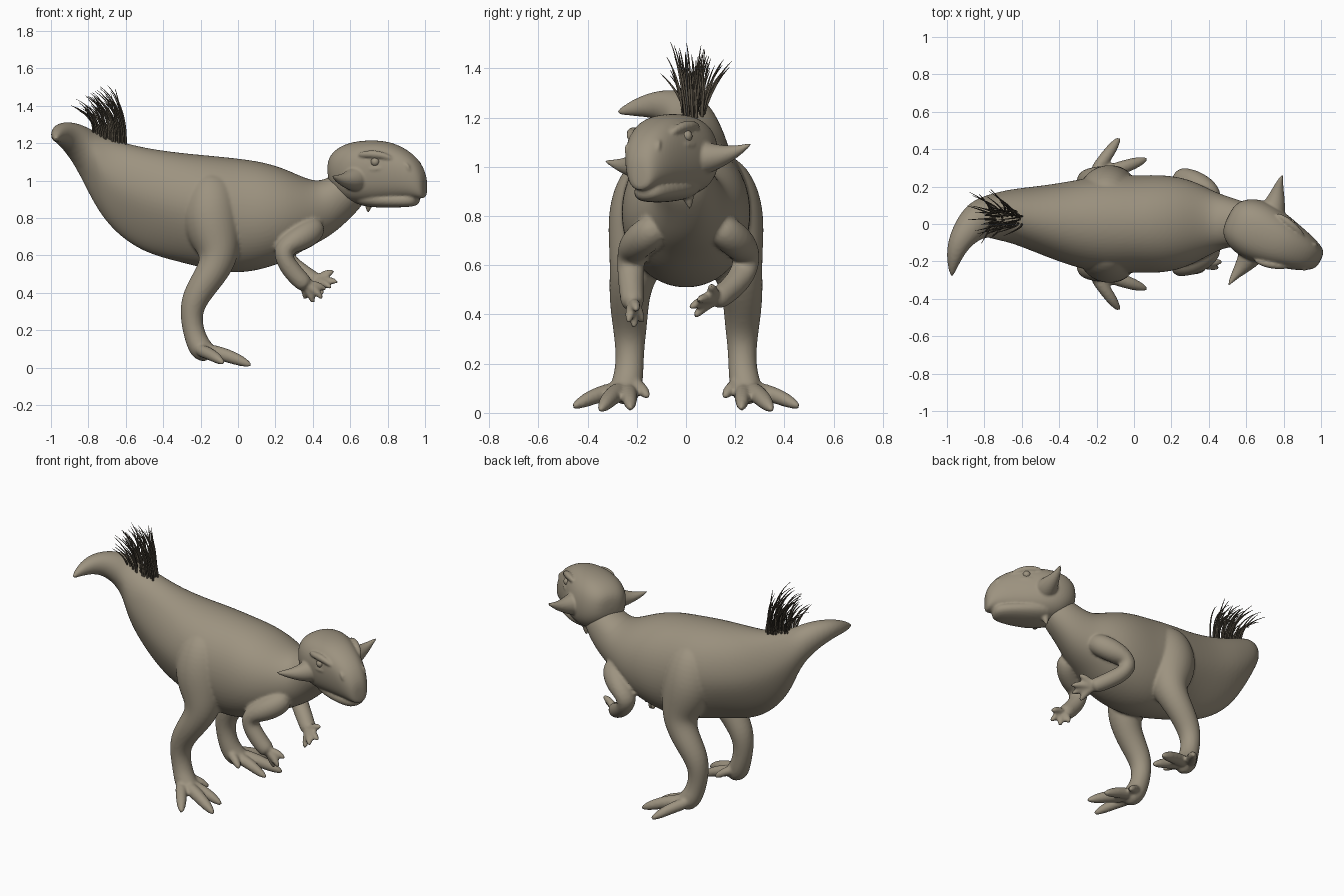
import bpy, bmesh, math, random
from mathutils import Vector, Matrix

random.seed(4)


def material(name, rgb):
    m = bpy.data.materials.new(name)
    m.diffuse_color = (*rgb, 1)
    return m


HIDE = material("hide", (0.335, 0.29, 0.215))
DARK = material("dark_quill", (0.085, 0.07, 0.05))


def loft(bm, rings, segs=16, power=1.0):
    """Skin (centre, side vector, up vector[, keel]) rings; keel narrows the underside."""
    loops = []
    for c, a, b, *keel in rings:
        loop = []
        for i in range(segs):
            t = 2 * math.pi * i / segs
            x, y = math.cos(t), math.sin(t)
            x = math.copysign(abs(x) ** power, x)
            y = math.copysign(abs(y) ** power, y)
            if keel and y < 0:
                x *= 1 + keel[0] * y
            loop.append(bm.verts.new(c + a * x + b * y))
        loops.append(loop)
    for p, q in zip(loops, loops[1:]):
        for i in range(segs):
            j = (i + 1) % segs
            bm.faces.new((p[i], p[j], q[j], q[i]))
    bm.faces.new(loops[0])
    bm.faces.new(loops[-1])


def slices(bm, rows, power=1.0):
    """Upright cross-sections: x, y, half width, top, bottom, heading in degrees[, keel]."""
    rings = []
    for x, y, w, top, bot, yaw, *keel in rows:
        r = math.radians(yaw)
        rings.append((Vector((x, y, (top + bot) / 2)),
                      Vector((-math.sin(r), math.cos(r), 0)) * w,
                      Vector((0, 0, (top - bot) / 2)), *keel))
    loft(bm, rings, power=power)


def tube(bm, pts, segs=10):
    """Round limb through (x, y, z, radius) points."""
    ps = [Vector(p[:3]) for p in pts]
    d = ps[-1] - ps[0]
    k = min(range(3), key=lambda i: abs(d[i]))
    ref = Vector([float(i == k) for i in range(3)])
    rings = []
    for i, p in enumerate(ps):
        t = (ps[min(i + 1, len(ps) - 1)] - ps[max(i - 1, 0)]).normalized()
        a = t.cross(ref).normalized()
        rings.append((p, a * pts[i][3], t.cross(a) * pts[i][3]))
    loft(bm, rings, segs)


def digit(bm, a, b, r):
    """Toe or finger from a to b with a knuckle and a claw tip."""
    a, b = Vector(a), Vector(b)
    m = a.lerp(b, 0.5) + Vector((0, 0, 0.012))
    n = a.lerp(b, 0.78) + Vector((0, 0, 0.006))
    tube(bm, [(*a, r * 1.15), (*m, r), (*n, r * 0.85), (*b, r * 0.3)], 8)


def finish(bm, name, voxel, smooth=3, matrix=None):
    bmesh.ops.recalc_face_normals(bm, faces=bm.faces)
    me = bpy.data.meshes.new(name)
    bm.to_mesh(me)
    bm.free()
    me.materials.append(HIDE)
    ob = bpy.data.objects.new(name, me)
    bpy.context.collection.objects.link(ob)
    if matrix:
        ob.matrix_world = matrix
    s = ob.modifiers.new("round", 'SUBSURF')
    s.levels = s.render_levels = 2
    r = ob.modifiers.new("fuse", 'REMESH')
    r.mode = 'VOXEL'
    r.voxel_size = voxel
    r.use_smooth_shade = True
    f = ob.modifiers.new("soften", 'SMOOTH')
    f.factor, f.iterations = 0.5, smooth
    return ob


# Torso, tail and neck
bm = bmesh.new()
slices(bm, [
    (-0.975, -0.285, 0.008, 1.23, 1.21, 85), (-0.968, -0.19, 0.04, 1.29, 1.205, 75),
    (-0.93, -0.08, 0.068, 1.32, 1.19, 65), (-0.845, 0.02, 0.105, 1.305, 1.08, 35),
    (-0.775, 0.035, 0.125, 1.27, 0.87, 12, 0.25), (-0.66, 0.045, 0.148, 1.22, 0.715, 0, 0.4),
    (-0.5, 0.02, 0.19, 1.18, 0.605, 0, 0.4), (-0.32, 0, 0.24, 1.155, 0.56, 0, 0.3),
    (-0.15, 0, 0.275, 1.14, 0.515, 0, 0.15), (0.0, 0, 0.265, 1.125, 0.495, 0),
    (0.14, 0, 0.27, 1.105, 0.52, 0), (0.26, 0.005, 0.25, 1.065, 0.565, 0),
    (0.36, 0.01, 0.205, 1.015, 0.63, 0), (0.44, 0.01, 0.16, 0.995, 0.67, 0),
    (0.52, 0.005, 0.135, 1.04, 0.72, -10), (0.60, -0.01, 0.12, 1.08, 0.80, -20),
    (0.68, -0.04, 0.08, 1.05, 0.89, -26)], power=0.95)

# Hind legs and feet
for s in (1, -1):
    leg = [(-0.15, 0.09, 1.03, 0.10), (-0.145, 0.13, 0.93, 0.155), (-0.145, 0.155, 0.80, 0.172),
           (-0.115, 0.185, 0.67, 0.14), (-0.10, 0.215, 0.57, 0.1), (-0.165, 0.232, 0.47, 0.085),
           (-0.24, 0.228, 0.36, 0.074), (-0.252, 0.228, 0.26, 0.06), (-0.23, 0.23, 0.165, 0.06),
           (-0.20, 0.245, 0.095, 0.07), (-0.14, 0.255, 0.06, 0.05)]
    tube(bm, [(x, s * y, z, r) for x, y, z, r in leg], 12)
    for a, b, r in [((-0.22, 0.26, 0.10), (-0.075, 0.465, 0.022), 0.036),
                    ((-0.2, 0.255, 0.10), (0.075, 0.35, 0.01), 0.04),
                    ((-0.2, 0.235, 0.10), (0.045, 0.225, 0.014), 0.036),
                    ((-0.21, 0.215, 0.12), (-0.095, 0.152, 0.06), 0.028)]:
        digit(bm, (a[0], s * a[1], a[2]), (b[0], s * b[1], b[2]), r)

# Arms and hands: right one hangs down, left one turns inwards
tube(bm, [(0.43, -0.1, 0.77, 0.06), (0.385, -0.165, 0.72, 0.078), (0.3, -0.215, 0.675, 0.07),
          (0.23, -0.225, 0.625, 0.06), (0.265, -0.225, 0.545, 0.056), (0.325, -0.22, 0.475, 0.052),
          (0.375, -0.215, 0.43, 0.05)])
for tip in [(0.36, -0.175, 0.36), (0.405, -0.21, 0.34), (0.455, -0.235, 0.365), (0.475, -0.2, 0.415)]:
    digit(bm, (0.36, -0.215, 0.445), tip, 0.024)
tube(bm, [(0.43, 0.11, 0.77, 0.06), (0.385, 0.18, 0.72, 0.078), (0.3, 0.235, 0.67, 0.07),
          (0.235, 0.25, 0.615, 0.06), (0.29, 0.22, 0.54, 0.056), (0.38, 0.155, 0.48, 0.05),
          (0.43, 0.11, 0.455, 0.048)])
for tip in [(0.45, 0.03, 0.385), (0.5, 0.01, 0.425), (0.535, 0.045, 0.455), (0.515, 0.1, 0.515)]:
    digit(bm, (0.415, 0.12, 0.46), tip, 0.024)
finish(bm, "body_with_limbs", 0.0095)

# Head, turned to its right and tilted
head_pose = (Matrix.Translation((0.65, -0.03, 1.035)) @ Matrix.Rotation(math.radians(-26), 4, 'Z')
             @ Matrix.Rotation(math.radians(6), 4, 'X'))
bm = bmesh.new()
slices(bm, [(-0.165, 0, 0.06, 0.08, -0.03, 0), (-0.135, 0, 0.115, 0.13, -0.09, 0),
            (-0.07, 0, 0.155, 0.168, -0.15, 0), (0.02, 0, 0.168, 0.183, -0.165, 0),
            (0.12, 0, 0.15, 0.183, -0.155, 0), (0.2, 0, 0.128, 0.168, -0.145, 0),
            (0.28, 0, 0.105, 0.13, -0.135, 0), (0.34, 0, 0.08, 0.08, -0.13, 0),
            (0.375, 0, 0.055, 0.02, -0.135, 0), (0.385, 0, 0.03, -0.03, -0.12, 0)], power=0.82)
# Lower jaw
slices(bm, [(-0.04, 0, 0.1, -0.04, -0.16, 0), (0.08, 0, 0.115, -0.07, -0.18, 0),
            (0.2, 0, 0.1, -0.09, -0.18, 0), (0.29, 0, 0.078, -0.095, -0.178, 0),
            (0.345, 0, 0.045, -0.1, -0.17, 0)], power=0.85)
for s in (1, -1):
    # Cheek horn, brow ridge, eyelid and nostril rim
    tube(bm, [(0.04, s * 0.09, -0.01, 0.085), (0.035, s * 0.16, -0.015, 0.065),
              (0.02, s * 0.225, -0.01, 0.04), (0.005, s * 0.285, 0.005, 0.02),
              (0.0, s * 0.335, 0.025, 0.004)])
    tube(bm, [(0.06, s * 0.135, 0.115, 0.012), (0.12, s * 0.13, 0.122, 0.024),
              (0.19, s * 0.11, 0.115, 0.024), (0.25, s * 0.092, 0.088, 0.01)], 8)
    tube(bm, [(0.09, s * 0.135, 0.04, 0.01), (0.15, s * 0.13, 0.038, 0.018),
              (0.21, s * 0.112, 0.045, 0.01)], 8)
    tube(bm, [(0.30, s * 0.068, 0.07, 0.008), (0.325, s * 0.072, 0.05, 0.013),
              (0.335, s * 0.072, 0.02, 0.008)], 8)
# Chin spike
tube(bm, [(0.03, 0.04, -0.14, 0.035), (0.025, 0.04, -0.18, 0.02), (0.02, 0.04, -0.215, 0.004)], 8)
finish(bm, "head", 0.0075, 2, head_pose)

# Eyes
for side, s in (("left", 1), ("right", -1)):
    bm = bmesh.new()
    bmesh.ops.create_uvsphere(bm, u_segments=16, v_segments=10, radius=0.024)
    for f in bm.faces:
        f.smooth = True
    me = bpy.data.meshes.new(side + "_eye")
    bm.to_mesh(me)
    bm.free()
    me.materials.append(HIDE)
    ob = bpy.data.objects.new(side + "_eye", me)
    bpy.context.collection.objects.link(ob)
    ob.matrix_world = head_pose @ Matrix.Translation((0.155, s * 0.12, 0.078))

# Tail quills
cu = bpy.data.curves.new("tail_quills", 'CURVE')
cu.dimensions = '3D'
cu.bevel_depth = 0.006
cu.bevel_resolution = 1
cu.resolution_u = 4
cu.use_fill_caps = True
cu.materials.append(DARK)
COUNT = 56
for i in range(COUNT):
    t = (i + random.random()) / COUNT
    x, v = -0.78 + 0.18 * t, random.uniform(-1, 1)
    y, z = 0.03 + 0.045 * v, 1.25 - 0.07 * t - 0.02
    h = (0.14 + 0.17 * t) * random.uniform(0.75, 1.08)
    dy = 0.08 * v + random.uniform(-0.05, 0.05)
    back = random.uniform(0.03, 0.14)
    pts = [(x, y, z, 1.0), (x + 0.015, y + 0.15 * dy, z + 0.4 * h, 1.0),
           (x - 0.2 * back, y + 0.5 * dy, z + 0.85 * h, 0.75), (x - back, y + dy, z + h + 0.025, 0.15)]
    sp = cu.splines.new('NURBS')
    sp.points.add(3)
    for p, (a, b, c, r) in zip(sp.points, pts):
        p.co = (a, b, c, 1)
        p.radius = r
    sp.order_u = 4
    sp.use_endpoint_u = True
bpy.context.collection.objects.link(bpy.data.objects.new("tail_quills", cu))
